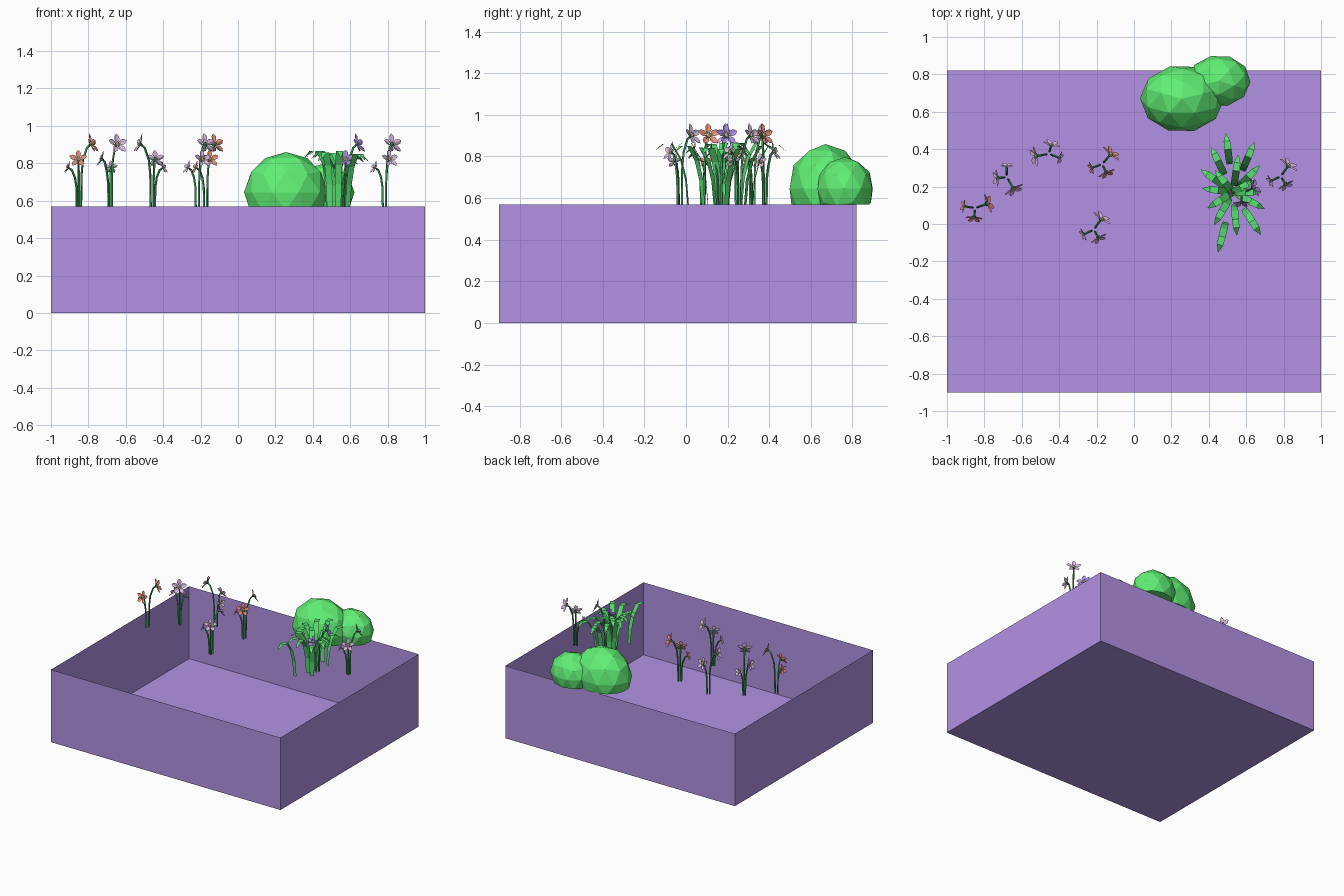
import bpy, bmesh
from math import sin, cos, radians, pi
from mathutils import Vector, Matrix

if "Cube" in bpy.data.objects:
    bpy.data.objects.remove(bpy.data.objects["Cube"])

RIM = 0.57  # plants stand at the height of the box rim


def mat(name, r, g, b):
    m = bpy.data.materials.new(name)
    m.diffuse_color = (r, g, b, 1)
    m.use_nodes = True
    m.node_tree.nodes["Principled BSDF"].inputs["Base Color"].default_value = m.diffuse_color
    return m


PURPLE = mat("box_purple", 0.45, 0.29, 0.78)
LEAF = mat("leaf_green", 0.12, 0.87, 0.18)
BLADE = mat("blade_green", 0.10, 0.75, 0.17)
STEM = mat("stem_green", 0.06, 0.42, 0.13)
YELLOW = mat("pollen_yellow", 0.92, 0.80, 0.40)
LILAC = mat("petal_lilac", 0.72, 0.50, 0.76)
RED = mat("petal_red", 0.83, 0.29, 0.20)
VIOLET = mat("petal_violet", 0.42, 0.27, 0.85)


def finish(bm, name, mats):
    me = bpy.data.meshes.new(name)
    bm.to_mesh(me)
    bm.free()
    for m in mats:
        me.materials.append(m)
    ob = bpy.data.objects.new(name, me)
    bpy.context.collection.objects.link(ob)
    return ob


def face(bm, pts, slot=0):
    f = bm.faces.new([bm.verts.new(p) for p in pts])
    f.material_index = slot


# Open box: thin walls and a floor
bm = bmesh.new()
bmesh.ops.create_cube(bm, size=1, matrix=Matrix.LocRotScale(
    Vector((0, -0.04, RIM / 2)), None, Vector((2, 1.72, RIM))))
top = [f for f in bm.faces if f.normal.z > 0.9]
bmesh.ops.delete(bm, geom=top, context='FACES_ONLY')
finish(bm, "box", [PURPLE])


# Bushes: faceted spheres cut flat at the rim height
def bush(name, loc, scale, turn):
    bm = bmesh.new()
    rot = Matrix.Rotation(turn, 3, 'Z').to_quaternion()
    bmesh.ops.create_icosphere(bm, subdivisions=2, radius=1)
    bmesh.ops.rotate(bm, matrix=rot.to_matrix(), verts=bm.verts)
    bmesh.ops.scale(bm, vec=scale, verts=bm.verts)
    bmesh.ops.translate(bm, vec=loc, verts=bm.verts)
    cut = bmesh.ops.bisect_plane(bm, geom=bm.verts[:] + bm.edges[:] + bm.faces[:],
                                 plane_co=(0, 0, RIM), plane_no=(0, 0, 1), clear_inner=True)
    edges = [e for e in cut["geom_cut"] if isinstance(e, bmesh.types.BMEdge)]
    bmesh.ops.contextual_create(bm, geom=edges)
    finish(bm, name, [LEAF])


bush("large_bush", (0.257, 0.67, 0.645), (0.225, 0.18, 0.215), 0.3)
bush("small_bush", (0.455, 0.765, 0.645), (0.168, 0.138, 0.152), 0.9)

# Grass tuft: arching strips that lean outward (angle, tip radius, height factor)
BLADES = [(97, .316, .97), (67, .29, .95), (116, .27, 1), (145, .21, 1), (45, .20, .9),
          (173, .165, 1), (212, .16, .98), (256, .33, .98), (275, .23, 1), (303, .27, .95),
          (332, .19, .92), (30, .13, .85), (130, .15, .95), (240, .20, .93), (0, .15, .9), (82, .20, .9)]
ARC = [(0, 0, .030), (.010, .12, .036), (.035, .22, .038),
       (.080, .295, .038), (.125, .295, .034), (.165, .262, .004)]
bm = bmesh.new()
for deg, tip, high in BLADES:
    a = radians(deg)
    out, side = Vector((cos(a), sin(a), 0)), Vector((-sin(a), cos(a), 0))
    base = Vector((.53, .17, RIM)) + out * (tip - .165)
    rows = []
    for r, z, w in ARC:
        c = base + out * r + Vector((0, 0, z * high))
        rows.append([bm.verts.new(c + side * w / 2), bm.verts.new(c - side * w / 2)])
    for p, q in zip(rows, rows[1:]):
        bm.faces.new((p[0], p[1], q[1], q[0]))
finish(bm, "grass_tuft", [BLADE])


# Flower cluster: three curved stems, each with a five-petal head
def tube(bm, pts, radius, side):
    rings = []
    for i, p in enumerate(pts):
        d = (pts[min(i + 1, len(pts) - 1)] - pts[max(i - 1, 0)]).normalized()
        n = d.cross(side)
        rings.append([bm.verts.new(p + (side * cos(k * pi / 2) + n * sin(k * pi / 2)) * radius)
                      for k in range(4)])
    for p, q in zip(rings, rings[1:]):
        for k in range(4):
            bm.faces.new((p[k], p[k - 1], q[k - 1], q[k]))


PETAL = [(.08, -.06), (.45, -.27), (.75, -.24), (1, 0), (.75, .24), (.45, .27), (.08, .06)]
HEADS = [(0, .075, .90, .058), (-115, .055, .82, .050), (150, .065, .775, .038)]


def head(bm, c, normal, side, size):
    up = normal.cross(side)

    def at(r, s, ang, lift):
        x, y = r * cos(ang) - s * sin(ang), r * sin(ang) + s * cos(ang)
        return c + (side * x + up * y + normal * lift) * size
    for k in range(5):
        ang = pi / 2 + k * 2 * pi / 5
        left = [at(r, s, ang, .28 * r + .25 * abs(s)) for r, s in PETAL[3:]]
        right = [at(r, s, ang, .28 * r + .25 * abs(s)) for r, s in PETAL[:4]]
        mid = [at(.45, 0, ang, .1)]
        face(bm, right + mid, 1)
        face(bm, left + mid, 1)
        # yellow centre and green calyx
        b = ang + 2 * pi / 5
        face(bm, [at(.24, 0, ang, .17), at(.24, 0, b, .17), at(0, 0, 0, .3)], 2)
        face(bm, [at(.2, 0, b, .03), at(.2, 0, ang, .03), at(0, 0, 0, -.25)], 0)


def cluster(name, x, y, turn, petal):
    bm = bmesh.new()
    for deg, reach, z, size in HEADS:
        a = radians(turn + deg)
        out, side = Vector((cos(a), sin(a), 0)), Vector((-sin(a), cos(a), 0))
        base, h = Vector((x, y, RIM)), z - RIM
        path = [base + out * r + Vector((0, 0, v)) for r, v in
                ((.012, 0), (.014, h * .5), (.022, h * .75), (reach * .6, h * .95), (reach - .015, h - .005))]
        tube(bm, path, .006, side)
        normal = out * cos(.4) + Vector((0, 0, sin(.4)))
        head(bm, base + out * (reach - .01) + Vector((0, 0, h)), normal, side, size)
    finish(bm, name, [STEM, petal, YELLOW])


for i, (x, y, turn, petal) in enumerate([
        (-.85, .085, 20, RED), (-.68, .25, -60, LILAC), (-.455, .375, 190, LILAC),
        (-.17, .32, 50, RED), (-.215, -.03, 55, LILAC), (.575, .165, 25, VIOLET),
        (.785, .255, 55, LILAC)]):
    cluster(f"flower_cluster_{i + 1}", x, y, turn, petal)
